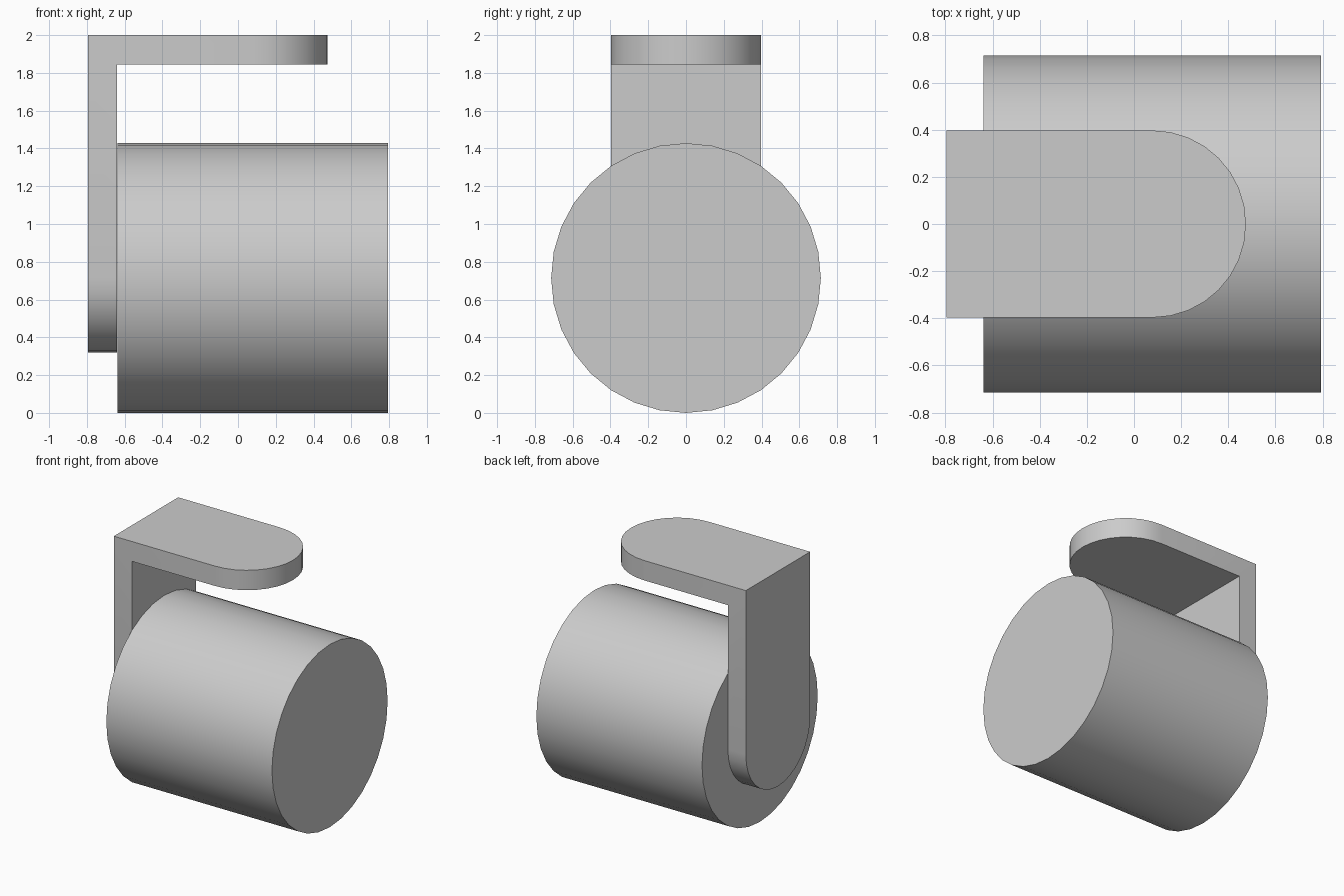
import bpy, bmesh
from math import pi, sin, cos

if "Cube" in bpy.data.objects:
    bpy.data.objects.remove(bpy.data.objects["Cube"])

grey = bpy.data.materials.new("light_grey")
grey.use_nodes = True
colour = (0.6, 0.6, 0.6, 1)
grey.diffuse_color = colour
grey.node_tree.nodes["Principled BSDF"].inputs["Base Color"].default_value = colour

LEFT, TOP = -0.795, 2.0        # outer corner of the bracket
HALF, THICK = 0.397, 0.155     # half width and thickness of the bracket
RADIUS, START, END = 0.714, -0.638, 0.793


def finish(bm, name):
    bmesh.ops.recalc_face_normals(bm, faces=bm.faces[:])
    mesh = bpy.data.meshes.new(name)
    bm.to_mesh(mesh)
    bm.free()
    obj = bpy.data.objects.new(name, mesh)
    bpy.context.collection.objects.link(obj)
    mesh.materials.append(grey)
    bpy.ops.object.select_all(action="DESELECT")
    obj.select_set(True)
    bpy.context.view_layer.objects.active = obj
    bpy.ops.object.shade_smooth_by_angle(angle=pi / 6)
    return obj


def add_tongue(bm, length, place):
    """Round-ended plate, left open along its mitred corner."""
    steps = 16
    arc = [(length + HALF * sin(pi * i / steps), -HALF * cos(pi * i / steps))
           for i in range(steps + 1)]
    rings = []
    for depth in (0, THICK):
        outline = [(depth, -HALF)] + arc + [(depth, HALF)]
        rings.append([bm.verts.new(place(s, y, depth)) for s, y in outline])
    outer, inner = rings
    bm.faces.new(outer)
    bm.faces.new(inner)
    for i in range(len(outer) - 1):
        bm.faces.new((outer[i], outer[i + 1], inner[i + 1], inner[i]))


# Bent bracket: a top arm and a hanging arm meeting at a mitre
bm = bmesh.new()
add_tongue(bm, 0.873, lambda s, y, d: (LEFT + s, y, TOP - d))
add_tongue(bm, 1.283, lambda s, y, d: (LEFT + d, y, TOP - s))
bmesh.ops.remove_doubles(bm, verts=bm.verts[:], dist=0.0001)
bmesh.ops.recalc_face_normals(bm, faces=bm.faces[:])
bmesh.ops.dissolve_limit(bm, angle_limit=0.01, verts=bm.verts[:], edges=bm.edges[:])
finish(bm, "bracket")

# Drum lying along x
bm = bmesh.new()
bmesh.ops.create_cone(bm, cap_ends=True, segments=32, radius1=RADIUS,
                      radius2=RADIUS, depth=END - START)
drum = finish(bm, "drum")
drum.rotation_euler.y = pi / 2
drum.location = ((START + END) / 2, 0, RADIUS)
